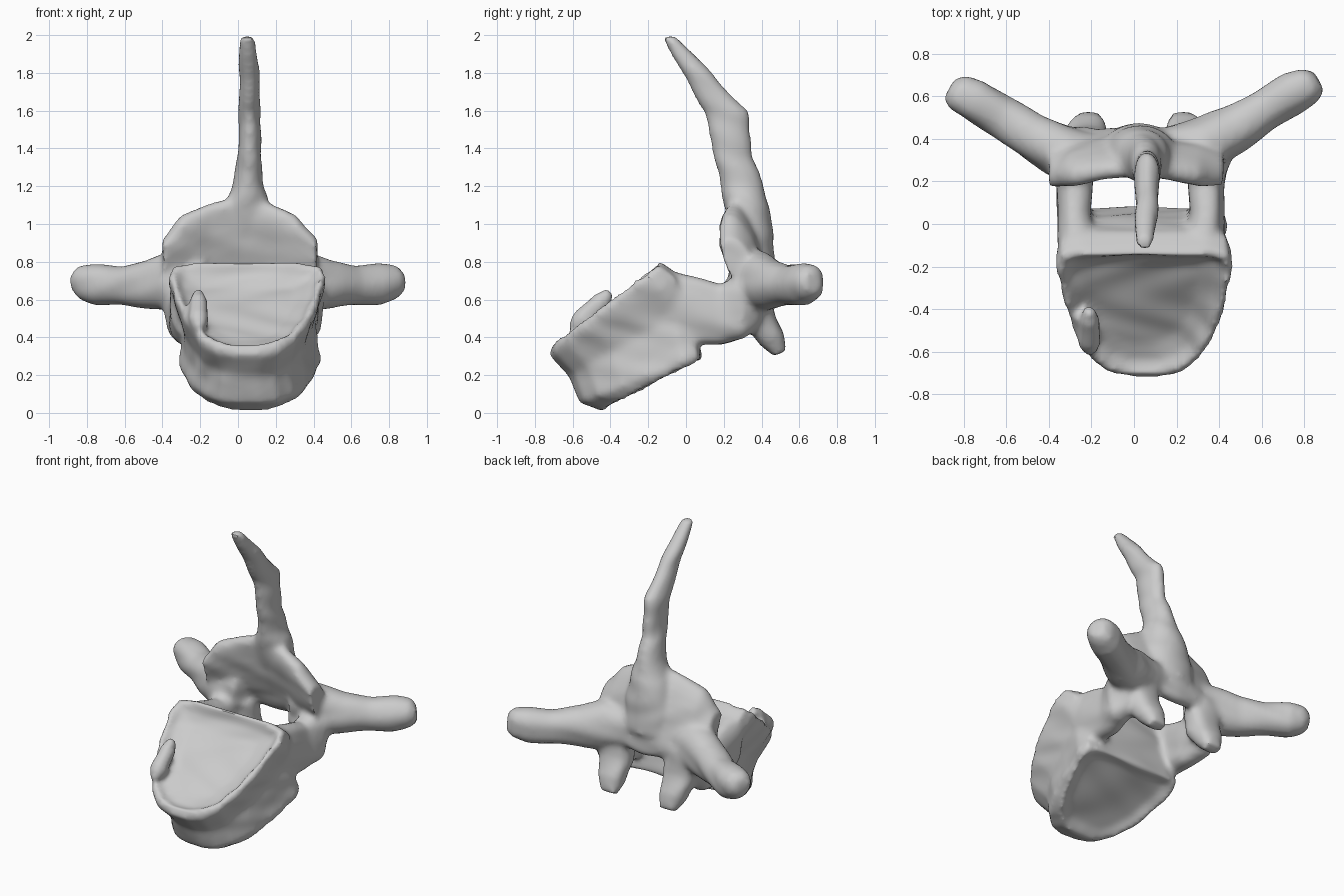
import bpy, bmesh, math
from mathutils import Vector as V

cube = bpy.data.objects.get("Cube")
if cube:
    bpy.data.objects.remove(cube, do_unlink=True)

bm = bmesh.new()


def loft(rings):
    """Skin a list of equal-length point rings and close both ends."""
    part = [[bm.verts.new(p) for p in r] for r in rings]
    n = len(part[0])
    faces = [bm.faces.new((a[i], a[(i + 1) % n], b[(i + 1) % n], b[i]))
             for a, b in zip(part, part[1:]) for i in range(n)]
    for end in (part[0], part[-1]):
        hub = bm.verts.new(sum((v.co for v in end), V()) / n)
        faces += [bm.faces.new((end[i], end[(i + 1) % n], hub)) for i in range(n)]
    bmesh.ops.recalc_face_normals(bm, faces=faces)


def oval(c, u, v, power=0.8, n=20):
    """Rounded section about c with half axes u and v."""
    def s(t):
        return math.copysign(abs(t) ** power, t)
    return [V(c) + V(u) * s(math.cos(a)) + V(v) * s(math.sin(a))
            for a in (math.tau * i / n for i in range(n))]


# Body: D-shaped sections between the two tilted end plates
half = [(0, .25), (0, .7), (.03, .95), (.14, 1), (.4, .92), (.65, .8),
        (.85, .62), (.96, .4), (1, .15)]
outline = half + [(u, -w) for u, w in reversed(half)]


def d_ring(cx, back, front, width, scale=1, sink=(0, 0)):
    b, f = V((cx, *back)), V((cx, *front))
    mid = b.lerp(f, .48)
    pts = [b.lerp(f, u) + V((w * width, 0, 0)) for u, w in outline]
    return [mid + (p - mid) * scale + V((0, *sink)) for p in pts]


top = (.05, (-.13, .81), (-.73, .35), .42)
low = (.06, (.08, .28), (-.44, .01), .36)
loft([d_ring(*top, .6, (.05, -.06)), d_ring(*top, .83, (.03, -.04)),
      d_ring(*top, .93), d_ring(*top, 1, (.01, -.02)),
      d_ring(.05, (-.04, .73), (-.72, .3), .41),
      d_ring(.05, (.03, .56), (-.62, .2), .36),
      d_ring(.06, (.06, .4), (-.59, .12), .36),
      d_ring(.06, (.08, .31), (-.56, .05), .38),
      d_ring(*low), d_ring(*low, .8, (-.01, .03))])

# Raised knob on the rim of the upper plate
loft([oval((-.21, -.5 + t, .54 + t), (.05 * r, 0, 0), (0, -.04 * r, .04 * r))
      for t, r in ((-.1, .5), (-.05, 1), (.05, 1), (.1, .5))])

# Spinous process: height, centre x, half width, front y, back y
spine = [(1.99, .05, .035, -.12, -.06), (1.9, .055, .05, -.08, .04),
         (1.75, .06, .055, .01, .18), (1.6, .06, .06, .09, .33),
         (1.52, .06, .06, .11, .335), (1.35, .06, .065, .15, .36),
         (1.2, .05, .085, .18, .41), (1.08, .04, .13, .2, .44),
         (.95, .03, .16, .24, .46), (.75, .02, .16, .33, .47)]
loft([oval((x, (f + b) / 2, z), (w, 0, 0), (0, (b - f) / 2, 0), 1)
      for z, x, w, f, b in spine])

# Lamina: leaning plate sections from side to side
lamina = [(-.4, .28, .78, .07, .14, .07), (-.3, .3, .83, .09, .21, .08),
          (-.15, .33, .86, .09, .25, .07), (.02, .34, .88, .09, .28, .07),
          (.17, .33, .86, .09, .25, .07), (.31, .3, .83, .09, .21, .08),
          (.42, .28, .78, .07, .14, .07)]
loft([oval((x, y, z), (0, -dy, dz), V((0, dz, dy)).normalized() * t)
      for x, y, z, dy, dz, t in lamina])

for s in (-1, 1):
    # Pedicles joining the body to the arch
    loft([oval((.03 + s * x, y, z), (w, 0, 0), (0, 0, h))
          for x, y, z, w, h in ((.29, -.1, .58, .1, .18), (.31, .05, .54, .08, .18),
                                (.31, .18, .52, .085, .16), (.33, .3, .57, .1, .18),
                                (.3, .4, .62, .08, .15))])
    # Transverse processes
    lift = .02 * s
    side = V((-.45 * s, .89, 0))
    loft([oval((s * x, y + lift, z), side * w, (0, 0, h), .9)
          for x, y, z, w, h in ((.15, .34, .72, .1, .12), (.34, .36, .7, .13, .16),
                                (.48, .43, .68, .11, .125), (.62, .52, .675, .1, .105),
                                (.75, .6, .68, .1, .11), (.83, .64, .69, .085, .095),
                                (.87, .655, .69, .05, .06))])
    # Lower articular processes
    loft([oval((.01 + s * x, y, z), (w, 0, 0), (0, d, d * .5))
          for x, y, z, w, d in ((.26, .36, .66, .13, .09), (.24, .39, .5, .11, .08),
                                (.23, .45, .39, .09, .065), (.22, .5, .31, .06, .035))])

mesh = bpy.data.meshes.new("vertebra")
bm.to_mesh(mesh)
bm.free()
bone = bpy.data.objects.new("vertebra", mesh)
bpy.context.collection.objects.link(bone)
bpy.context.view_layer.objects.active = bone
bone.select_set(True)

# Fuse the parts into one surface and soften the joins
fuse = bone.modifiers.new("fuse", "REMESH")
fuse.mode = "VOXEL"
fuse.voxel_size = .018
soften = bone.modifiers.new("soften", "SMOOTH")
soften.factor = .5
soften.iterations = 7
for name in ("fuse", "soften"):
    bpy.ops.object.modifier_apply(modifier=name)

# Gentle uneven bone surface
for v in bone.data.vertices:
    x, y, z = v.co * 14
    v.co += v.normal * .006 * math.sin(x + 2 * math.sin(z)) * math.sin(y + z)

grey = bpy.data.materials.new("bone grey")
grey.use_nodes = True
colour = (.6, .6, .6, 1)
grey.diffuse_color = colour
grey.node_tree.nodes["Principled BSDF"].inputs["Base Color"].default_value = colour
bone.data.materials.append(grey)
bpy.ops.object.shade_smooth_by_angle(angle=math.radians(50))
